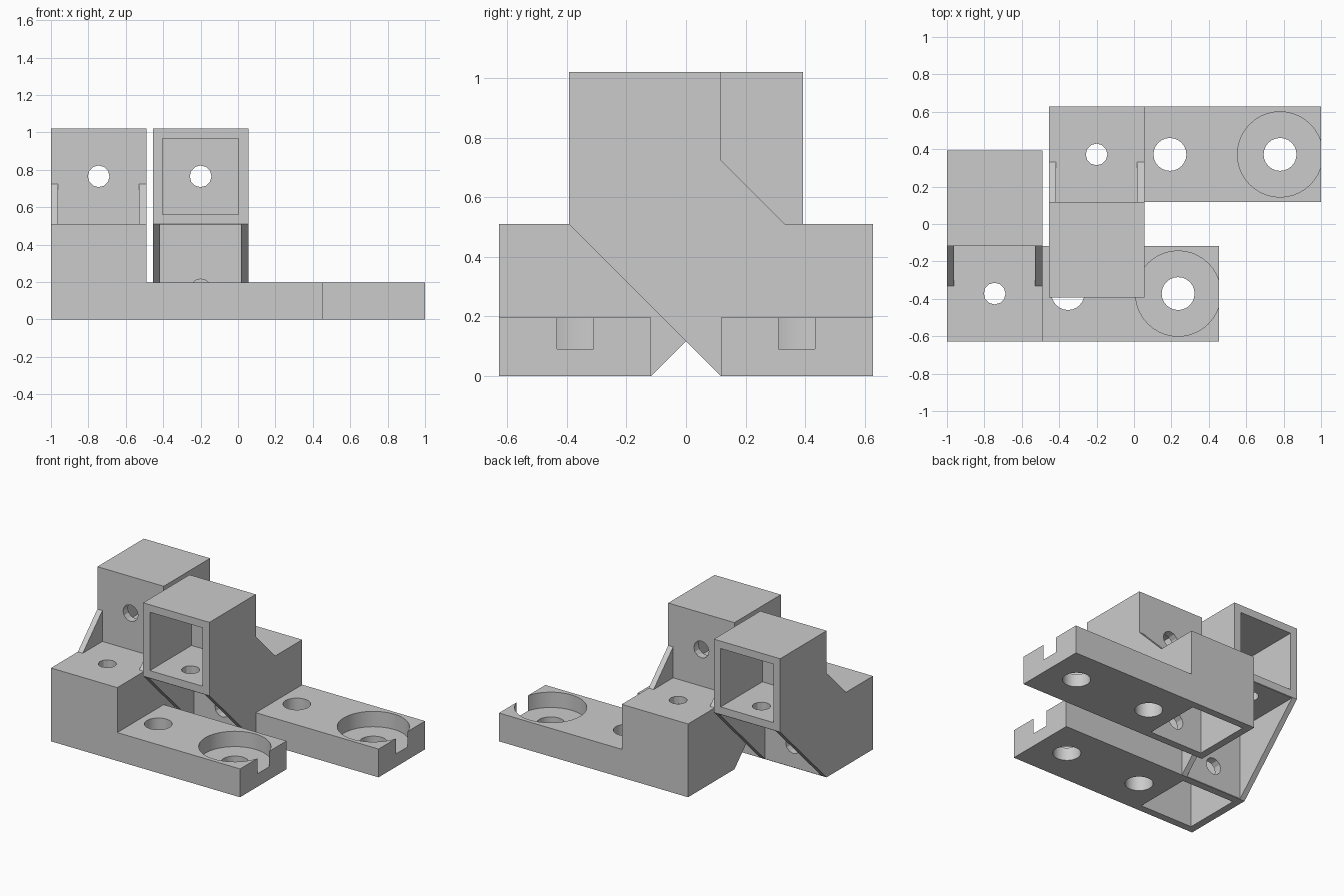
import bpy
import bmesh
import math
from mathutils import Matrix

cube = bpy.data.objects.get("Cube")
if cube:
    bpy.data.objects.remove(cube, do_unlink=True)

grey = bpy.data.materials.new("plain_grey")
grey.use_nodes = True
grey.diffuse_color = (0.6, 0.6, 0.6, 1)
grey.node_tree.nodes["Principled BSDF"].inputs["Base Color"].default_value = (0.6, 0.6, 0.6, 1)

# Shared dimensions: S is the square block size, IN the inner edge of the foot
S, WALL, GUSSET = 0.51, 0.052, 0.038
IN = 0.117
OUT = IN + S
TIP = IN - S
MID = IN + S / 2
TOP = 2 * S


def add_object(name, bm, dx, side):
    """Shift along x, flip in y when side is -1, and link the mesh."""
    bm.transform(Matrix.Translation((dx, 0, 0)) @ Matrix.Diagonal((1, side, 1, 1)))
    bm.normal_update()
    bmesh.ops.recalc_face_normals(bm, faces=bm.faces)
    if bm.calc_volume(signed=True) < 0:
        bmesh.ops.reverse_faces(bm, faces=bm.faces)
    mesh = bpy.data.meshes.new(name)
    bm.to_mesh(mesh)
    bm.free()
    mesh.materials.append(grey)
    ob = bpy.data.objects.new(name, mesh)
    bpy.context.collection.objects.link(ob)
    return ob


def prism(x0, x1, profile):
    """Closed solid from a yz profile, swept along x."""
    bm = bmesh.new()
    near = [bm.verts.new((x0, y, z)) for y, z in profile]
    far = [bm.verts.new((x1, y, z)) for y, z in profile]
    bm.faces.new(near[::-1])
    bm.faces.new(far)
    for k in range(len(profile)):
        bm.faces.new((near[k - 1], near[k], far[k], far[k - 1]))
    return bm


def box(x0, x1, y0, y1, z0, z1):
    return prism(x0, x1, [(y0, z0), (y1, z0), (y1, z1), (y0, z1)])


def hole(x, y, z, radius, depth, sides, along_y=False):
    bm = bmesh.new()
    bmesh.ops.create_cone(bm, cap_ends=True, segments=sides, radius1=radius,
                          radius2=radius, depth=depth)
    turn = Matrix.Rotation(math.pi / 2 if along_y else 0, 4, 'X')
    bm.transform(Matrix.Translation((x, y, z)) @ turn)
    return bm


def combine(ob, bm, operation, dx, side):
    """Apply one boolean and discard the helper."""
    helper = add_object("helper", bm, dx, side)
    helper.hide_render = True
    mod = ob.modifiers.new("shape", 'BOOLEAN')
    mod.operation, mod.solver, mod.object = operation, 'EXACT', helper
    deps = bpy.context.evaluated_depsgraph_get()
    mesh = bpy.data.meshes.new_from_object(ob.evaluated_get(deps))
    ob.modifiers.clear()
    ob.data = mesh
    bpy.data.objects.remove(helper, do_unlink=True)


def bracket(name, dx, side):
    # Elbow outline with the gusset slopes
    outline = [(IN, 0), (OUT, 0), (OUT, S), (IN + 0.215, S), (IN, S + 0.215),
               (IN, TOP), (TIP, TOP), (TIP, S)]
    ob = add_object(name, prism(0, S, outline), dx, side)

    # Mounting foot
    combine(ob, box(S - 0.02, 1.455, IN, OUT, 0, 0.197), 'UNION', dx, side)

    lo, hi = WALL, S - WALL
    bore_x = 1.236
    neck = 0.003
    cuts = [
        # Spaces between the lower and upper gussets
        box(GUSSET, S - GUSSET, TIP - 0.1, IN - neck, -0.1, S - neck),
        box(GUSSET, S - GUSSET, IN, OUT + 0.1, S, TOP + 0.1),
        # Sockets opening downward and sideways
        box(lo, hi, IN + WALL, OUT - WALL, -0.1, S - WALL),
        box(lo, hi, TIP - 0.1, IN - WALL, S + WALL, TOP - WALL),
        # Pin holes through the socket ends
        hole(S / 2, MID, S, 0.058, 0.2, 12),
        hole(S / 2, IN, S * 1.5, 0.058, 0.2, 12, True),
        # Pin holes through the walls between the gussets
        hole(S / 2, IN, 0.158, 0.058, 0.2, 12, True),
        hole(S / 2, TIP + 0.158, S, 0.058, 0.2, 12),
        # Bolt holes and counterbore in the foot
        hole(0.647, MID, 0.1, 0.088, 0.4, 24),
        hole(bore_x, MID, 0.1, 0.088, 0.4, 24),
        hole(bore_x, MID, 0.24, 0.228, 0.3, 40),
    ]
    for bm in cuts:
        combine(ob, bm, 'DIFFERENCE', dx, side)

    bpy.ops.object.select_all(action='DESELECT')
    ob.select_set(True)
    bpy.context.view_layer.objects.active = ob
    bpy.ops.object.shade_smooth_by_angle(angle=math.radians(25))


bracket("rear_bracket", -0.455, 1)
bracket("front_bracket", -1.0, -1)
